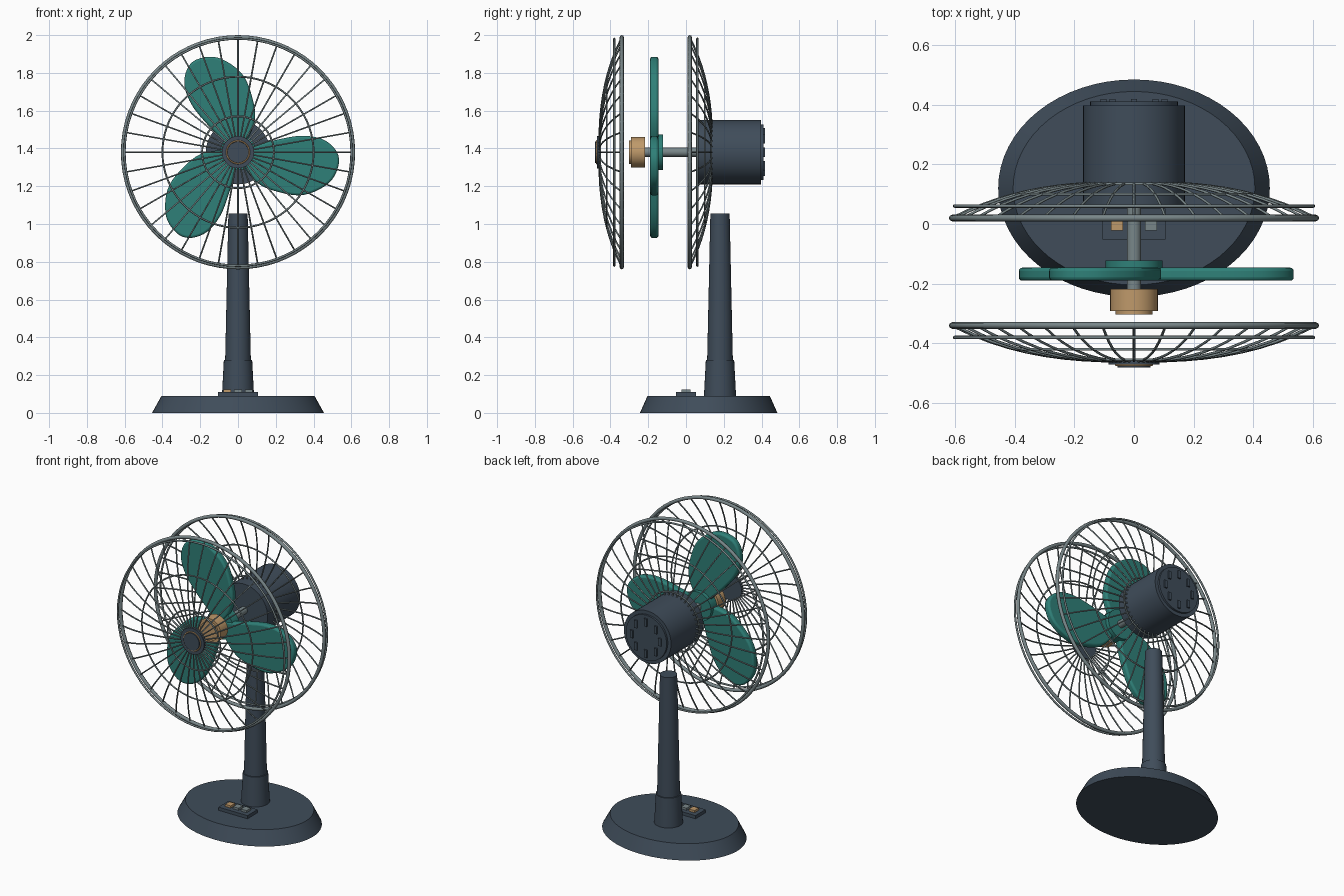
import bpy, bmesh, math
from mathutils import Vector

if "Cube" in bpy.data.objects:
    bpy.data.objects.remove(bpy.data.objects["Cube"])

AXIS_Z = 1.38    # height of the fan axis
MID_Y = -0.16    # plane the two guards mirror about


def material(name, rgb):
    m = bpy.data.materials.new(name)
    m.diffuse_color = (*rgb, 1)
    m.use_nodes = True
    m.node_tree.nodes["Principled BSDF"].inputs["Base Color"].default_value = m.diffuse_color
    return m


NAVY = material("navy_plastic", (0.05, 0.073, 0.102))
GREY = material("grey_metal", (0.19, 0.24, 0.25))
TEAL = material("teal_plastic", (0.028, 0.216, 0.188))
TAN = material("tan_plastic", (0.52, 0.32, 0.145))


def finish(name, mat, smooth=True):
    ob = bpy.context.object
    ob.name = name
    ob.data.materials.append(mat)
    if smooth:
        bpy.ops.object.shade_smooth_by_angle(angle=math.radians(35))
    return ob


def post(name, mat, r1, r2, z1, z2, y, sides=48):
    """Upright tapered cylinder."""
    bpy.ops.mesh.primitive_cone_add(vertices=sides, radius1=r1, radius2=r2, depth=z2 - z1,
                                    location=(0, y, (z1 + z2) / 2))
    return finish(name, mat)


def drum(name, mat, r, y1, y2, sides=48):
    """Cylinder along the fan axis."""
    bpy.ops.mesh.primitive_cylinder_add(vertices=sides, radius=r, depth=y2 - y1,
                                        location=(0, (y1 + y2) / 2, AXIS_Z),
                                        rotation=(math.pi / 2, 0, 0))
    return finish(name, mat)


def ring(name, mat, r, thick, y, sides=8):
    bpy.ops.mesh.primitive_torus_add(major_radius=r, minor_radius=thick, major_segments=72,
                                     minor_segments=sides, location=(0, y, AXIS_Z),
                                     rotation=(math.pi / 2, 0, 0))
    ob = finish(name, mat, False)
    bpy.ops.object.shade_smooth()
    return ob


def box(name, mat, size, loc):
    bpy.ops.mesh.primitive_cube_add(size=1, location=loc)
    bpy.context.object.scale = size
    return finish(name, mat, False)


# Oval base, collar and column
base = post("base", NAVY, 0.455, 0.405, 0, 0.09, 0.12, 64)
base.scale.y = 0.8
post("column_collar", NAVY, 0.085, 0.075, 0.09, 0.28, 0.18)
post("column", NAVY, 0.068, 0.051, 0.28, 1.055, 0.18)

# Control panel with three buttons
box("control_panel", NAVY, (0.21, 0.105, 0.022), (0, 0, 0.1))
for i, mat in enumerate((TAN, GREY, GREY)):
    box("button", mat, (0.04, 0.045, 0.018), (-0.057 + 0.057 * i, 0, 0.116))

# Motor housing, back plate and vents
drum("motor_housing", NAVY, 0.17, 0.063, 0.397)
drum("motor_back_plate", NAVY, 0.147, 0.39, 0.41)
for i in range(8):
    a = i * math.pi / 4
    box("vent", NAVY, (0.02, 0.02, 0.05),
        (0.102 * math.cos(a), 0.409, AXIS_Z + 0.102 * math.sin(a)))

# Shaft, hub and nut
drum("shaft", GREY, 0.024, -0.23, 0.08, 24)
drum("hub", TEAL, 0.095, -0.185, -0.122)
drum("nut", TAN, 0.08, -0.292, -0.218, 32)
drum("nut_cap", TAN, 0.062, -0.303, -0.28, 32)

# Blades: rounded outline smoothed through a few points
OUTLINE = [(0.03, -0.07), (0.11, -0.168), (0.22, -0.212), (0.33, -0.228), (0.424, -0.2),
           (0.50, -0.143), (0.535, -0.053), (0.514, 0.016), (0.445, 0.07),
           (0.34, 0.087), (0.223, 0.07), (0.106, 0.04), (0.03, 0.02)]


def smooth_loop(points, steps=4):
    pts = [Vector(p) for p in points]
    n = len(pts)
    out = []
    for i in range(n):
        a, b, c, d = (pts[(i + k) % n] for k in (-1, 0, 1, 2))
        for s in range(steps):
            t = s / steps
            out.append(0.5 * (2 * b + (c - a) * t + (2 * a - 5 * b + 4 * c - d) * t * t
                              + (3 * b - a - 3 * c + d) * t ** 3))
    return out


def blade(angle):
    bm = bmesh.new()
    verts = [bm.verts.new((p.x, -0.022, p.y)) for p in smooth_loop(OUTLINE)]
    face = bm.faces.new(verts)
    ext = bmesh.ops.extrude_face_region(bm, geom=[face])
    moved = [v for v in ext["geom"] if isinstance(v, bmesh.types.BMVert)]
    bmesh.ops.translate(bm, verts=moved, vec=(0, 0.044, 0))
    bmesh.ops.recalc_face_normals(bm, faces=bm.faces)
    me = bpy.data.meshes.new("blade")
    bm.to_mesh(me)
    bm.free()
    ob = bpy.data.objects.new("blade", me)
    bpy.context.collection.objects.link(ob)
    ob.location = (0, -0.168, AXIS_Z)
    ob.rotation_euler.y = angle
    bev = ob.modifiers.new("rounded_edge", 'BEVEL')
    bev.width = 0.012
    bev.segments = 3
    bev.limit_method = 'ANGLE'
    bev.angle_limit = math.radians(50)
    bpy.ops.object.select_all(action='DESELECT')
    ob.select_set(True)
    bpy.context.view_layer.objects.active = ob
    finish("blade", TEAL)


for k in range(3):
    blade(k * math.tau / 3)


# Guards: domed wire spokes and rings, mirrored front and back
def dome(r):
    return 0.30 - 0.12 * (r / 0.61) ** 2.6


def guard(name, side, r_in):
    cu = bpy.data.curves.new(name + "_spokes", 'CURVE')
    cu.dimensions = '3D'
    cu.bevel_depth = 0.0045
    cu.bevel_resolution = 1
    for i in range(36):
        a = i * math.tau / 36
        sp = cu.splines.new('POLY')
        sp.points.add(9)
        for j, p in enumerate(sp.points):
            r = r_in + (0.608 - r_in) * j / 9
            p.co = (r * math.cos(a), MID_Y + side * dome(r), AXIS_Z + r * math.sin(a), 1)
    cu.materials.append(GREY)
    bpy.context.collection.objects.link(bpy.data.objects.new(name + "_spokes", cu))
    ring(name + "_outer_ring", GREY, 0.609, 0.011, MID_Y + side * 0.18)
    ring(name + "_second_ring", GREY, 0.601, 0.006, MID_Y + side * 0.22)
    for r in (0.4, 0.19):
        ring(name + "_inner_ring", GREY, r, 0.005, MID_Y + side * dome(r), 6)


guard("front_guard", -1, 0.05)
guard("rear_guard", 1, 0.16)

# Front badge: disc, trim ring and centre cap
drum("badge_disc", NAVY, 0.085, -0.471, -0.452)
drum("badge_cap", NAVY, 0.056, -0.481, -0.465)
ring("badge_trim", TAN, 0.06, 0.004, -0.472, 6)
